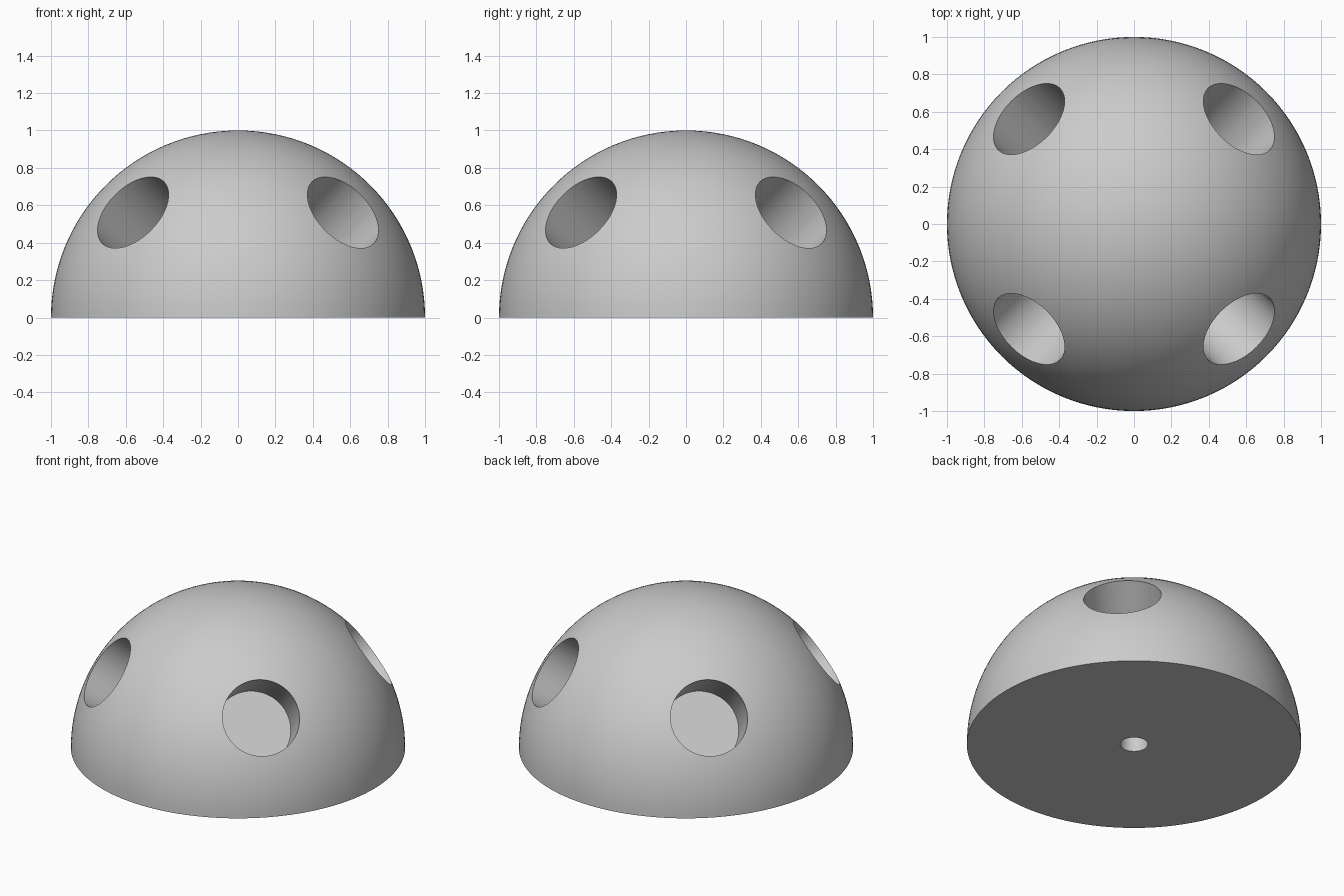
import bpy, bmesh, math
from mathutils import Vector

if "Cube" in bpy.data.objects:
    bpy.data.objects.remove(bpy.data.objects["Cube"], do_unlink=True)

# Single plain grey material
grey = bpy.data.materials.new("light_grey")
grey.use_nodes = True
colour = (0.6, 0.6, 0.6, 1)
grey.diffuse_color = colour
grey.node_tree.nodes["Principled BSDF"].inputs["Base Color"].default_value = colour


def drill(target, name, direction, start, end, radius, sides):
    """Cut a round hole between two distances along a direction from the origin."""
    axis = Vector(direction).normalized()
    bpy.ops.mesh.primitive_cylinder_add(
        vertices=sides, radius=radius, depth=end - start,
        location=axis * (start + end) / 2,
        rotation=axis.to_track_quat('Z', 'Y').to_euler())
    cutter = bpy.context.object
    cutter.name = name
    cutter.hide_render = True
    cutter.data.materials.append(grey)
    cut = target.modifiers.new(name, 'BOOLEAN')
    cut.operation = 'DIFFERENCE'
    cut.solver = 'EXACT'
    cut.object = cutter
    bpy.context.view_layer.objects.active = target
    bpy.ops.object.modifier_apply(modifier=cut.name)
    bpy.data.objects.remove(cutter, do_unlink=True)


# Solid half ball with a flat closed base
bm = bmesh.new()
bmesh.ops.create_uvsphere(bm, u_segments=128, v_segments=64, radius=1)
bmesh.ops.bisect_plane(bm, geom=bm.verts[:] + bm.edges[:] + bm.faces[:], dist=1e-4,
                       plane_co=(0, 0, 0), plane_no=(0, 0, 1), clear_inner=True)
bmesh.ops.holes_fill(bm, edges=[e for e in bm.edges if e.is_boundary], sides=0)
bmesh.ops.recalc_face_normals(bm, faces=bm.faces[:])
mesh = bpy.data.meshes.new("drilled_dome")
bm.to_mesh(mesh)
bm.free()
dome = bpy.data.objects.new("drilled_dome", mesh)
bpy.context.collection.objects.link(dome)
mesh.materials.append(grey)

# Four flat-bottomed sockets along the cube diagonals
for x in (-1, 1):
    for y in (-1, 1):
        drill(dome, "socket_cutter", (x, y, 1), 0.6, 1.2, 0.233, 64)

# Small pin hole in the middle of the base
drill(dome, "pin_hole_cutter", (0, 0, 1), -0.2, 0.33, 0.083, 48)

# Smooth curved surfaces, crisp rims
bpy.ops.object.select_all(action='DESELECT')
dome.select_set(True)
bpy.context.view_layer.objects.active = dome
bpy.ops.object.shade_smooth_by_angle(angle=math.radians(30))
